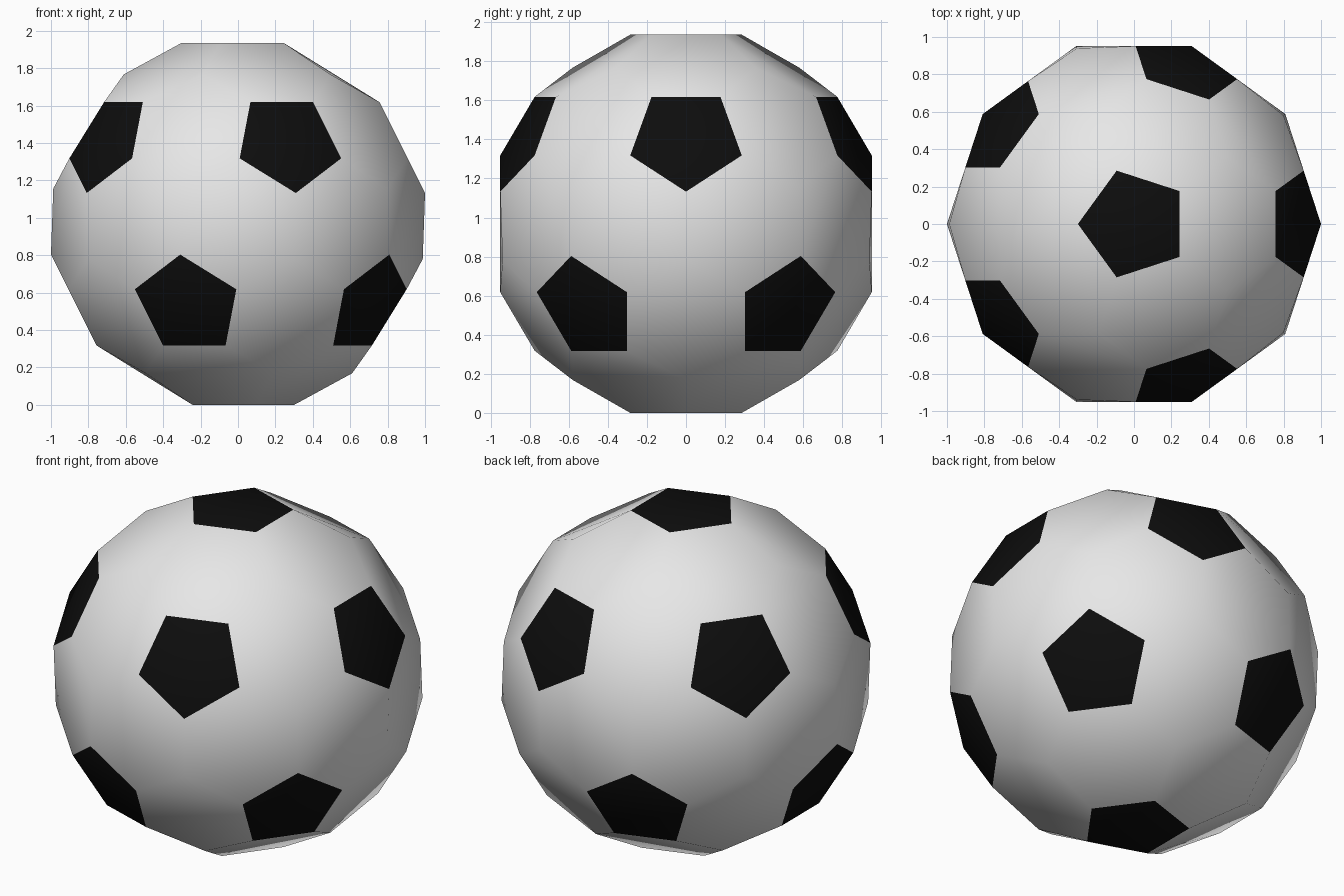
import bpy, bmesh, math
from itertools import combinations
from mathutils import Vector

if "Cube" in bpy.data.objects:
    bpy.data.objects.remove(bpy.data.objects["Cube"])

H = 0.968    # distance from centre to each black panel
P = 0.300    # circumradius of each black panel
R = 1.0055   # radius of the points where three white panels meet


def flat_material(name, colour):
    m = bpy.data.materials.new(name)
    m.diffuse_color = (*colour, 1.0)
    m.use_nodes = True
    m.node_tree.nodes["Principled BSDF"].inputs["Base Color"].default_value = m.diffuse_color
    return m


# Panel directions: the twelve icosahedron axes
axes = [Vector((0, 0, 1))]
for k in range(5):
    t = math.radians(72 * k)
    axes.append(Vector((2 * math.cos(t), 2 * math.sin(t), 1)) / math.sqrt(5))
axes += [-a for a in axes]


def near(i, j):
    return axes[i].dot(axes[j]) > 0.4


bm = bmesh.new()

# Junction points, one between each three neighbouring panels
junctions = {}
for tri in combinations(range(12), 3):
    if all(near(i, j) for i, j in combinations(tri, 2)):
        d = sum((axes[i] for i in tri), Vector()).normalized()
        junctions[tri] = (d, bm.verts.new(d * R))

# Black pentagon panels, corners aimed at the junctions
corner = {}
for i, a in enumerate(axes):
    u = a.orthogonal().normalized()
    w = a.cross(u)
    around = sorted((t for t in junctions if i in t),
                    key=lambda t: math.atan2(junctions[t][0].dot(w), junctions[t][0].dot(u)))
    for t in around:
        d = junctions[t][0]
        corner[i, t] = bm.verts.new(a * H + (d - a * d.dot(a)).normalized() * P)
    bm.faces.new([corner[i, t] for t in around]).material_index = 1

# White hexagon panels between each pair of pentagons
for i, j in combinations(range(12), 2):
    if near(i, j):
        s, t = [q for q in junctions if i in q and j in q]
        bm.faces.new([junctions[s][1], corner[i, s], corner[i, t],
                      junctions[t][1], corner[j, t], corner[j, s]])

bmesh.ops.recalc_face_normals(bm, faces=bm.faces)
bmesh.ops.translate(bm, verts=bm.verts, vec=(0, 0, H))
for f in bm.faces:
    f.smooth = True

mesh = bpy.data.meshes.new("ball")
bm.to_mesh(mesh)
bm.free()
mesh.materials.append(flat_material("white", (0.8, 0.8, 0.8)))
mesh.materials.append(flat_material("black", (0.004, 0.004, 0.004)))
ball = bpy.data.objects.new("ball", mesh)
bpy.context.collection.objects.link(ball)
